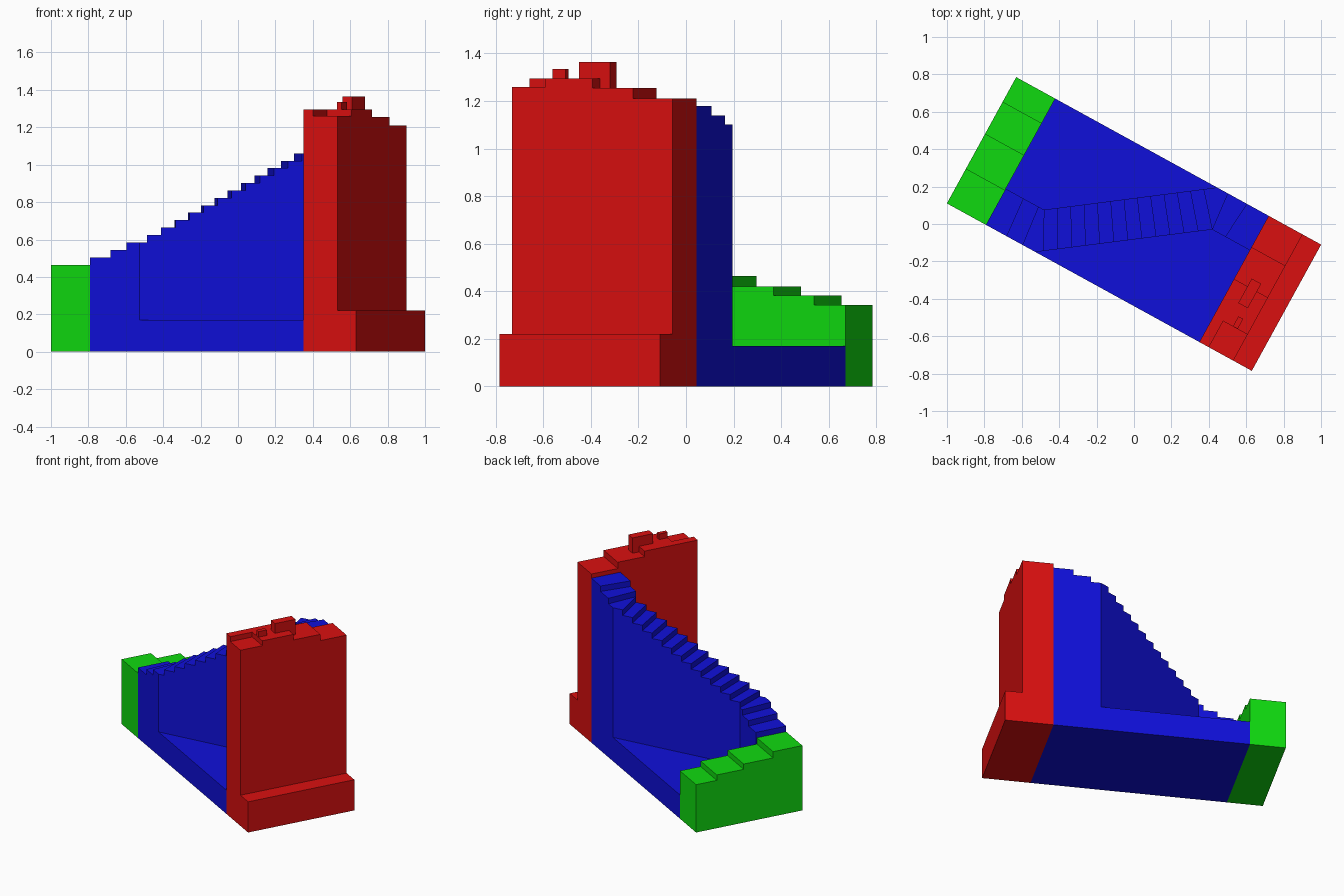
import bpy, bmesh, math
from mathutils import Vector

cube = bpy.data.objects.get("Cube")
if cube:
    bpy.data.objects.remove(cube, do_unlink=True)

ANGLE = math.radians(-28.77)      # the whole block is turned in plan
L, W = 0.93, 0.385                # half length and half width
GREEN_IN, RED_IN, WALL_OUT = -0.692, 0.61, 0.817
BASE_TOP = 0.17
RISE = 0.0397


def material(name, rgb):
    m = bpy.data.materials.new(name)
    m.use_nodes = True
    m.diffuse_color = (*rgb, 1)
    m.node_tree.nodes["Principled BSDF"].inputs["Base Color"].default_value = (*rgb, 1)
    return m


RED = material("red", (0.7, 0.005, 0.005))
GREEN = material("green", (0.005, 0.7, 0.005))
BLUE = material("blue", (0.005, 0.005, 0.7))


def plan(u, v):
    """Point along (u) and across (v) the block, in world plan coordinates."""
    c, s = math.cos(ANGLE), math.sin(ANGLE)
    return Vector((u * c - v * s, u * s + v * c))


def add_solid(bm, ring, offset):
    """Sweep a closed ring of points along an offset."""
    a = [bm.verts.new(p) for p in ring]
    b = [bm.verts.new(Vector(p) + offset) for p in ring]
    n = len(ring)
    bm.faces.new(a)
    bm.faces.new(b)
    for i in range(n):
        bm.faces.new((a[i], a[(i + 1) % n], b[(i + 1) % n], b[i]))


def finish(bm, name, mat):
    bmesh.ops.recalc_face_normals(bm, faces=bm.faces)
    me = bpy.data.meshes.new(name)
    bm.to_mesh(me)
    bm.free()
    me.materials.append(mat)
    ob = bpy.data.objects.new(name, me)
    bpy.context.collection.objects.link(ob)
    return ob


def box(name, mat, u0, u1, v0, v1, z0, z1):
    bm = bmesh.new()
    ring = [(*plan(u, v), z0) for u, v in ((u0, v0), (u1, v0), (u1, v1), (u0, v1))]
    add_solid(bm, ring, Vector((0, 0, z1 - z0)))
    return finish(bm, name, mat)


def stepped_wall(name, mat, u0, u1, cuts, heights):
    """Wall across the block whose top changes height at each cut."""
    outline = [(cuts[0], 0)]
    for i, h in enumerate(heights):
        outline += [(cuts[i], h), (cuts[i + 1], h)]
    outline.append((cuts[-1], 0))
    bm = bmesh.new()
    ring = [(*plan(u0, v), z) for v, z in outline]
    add_solid(bm, ring, Vector((*(plan(u1, 0) - plan(u0, 0)), 0)))
    return finish(bm, name, mat)


# Low end block with four shallow steps
stepped_wall("low_end_block", GREEN, -L, GREEN_IN,
             (-W, -0.173, 0.04, 0.235, W), (0.465, 0.42, 0.382, 0.343))

# Tall end wall, its foot and the small blocks on top
stepped_wall("tall_end_wall", RED, RED_IN, WALL_OUT,
             (-W, -0.226, 0.0, 0.194, W), (1.26, 1.295, 1.255, 1.21))
box("wall_foot", RED, WALL_OUT, L, -W, W, 0, 0.22)
box("wall_top_strip", RED, RED_IN, 0.668, -W, -0.226, 1.26, 1.295)
box("large_top_block", RED, 0.692, 0.75, -0.102, 0.047, 1.255, 1.365)
box("small_top_block", RED, 0.727, 0.756, -0.225, -0.164, 1.295, 1.335)

# Floor slab between the ends
box("floor_slab", BLUE, GREEN_IN, RED_IN, -W, W, 0, BASE_TOP)

# Staircase corners: lower run, diagonal run, upper run
low_in, low_out = plan(-0.459, -0.165), plan(-0.39, -W)
high_out, high_in = plan(0.295, W), plan(0.38, 0.175)

# Riser lines of the diagonal run, from its front side to its back side
N = 12
risers = []
for k in range(N + 1):
    t = k / N
    risers.append((low_out.lerp(high_in, 0.044 + 0.956 * t),
                   low_in.lerp(high_out, 0.922 * t)))

treads = [
    [plan(GREEN_IN, -W), plan(-0.567, -W), plan(-0.585, -0.165), plan(GREEN_IN, -0.165)],
    [plan(-0.567, -W), plan(-0.469, -W), plan(-0.493, -0.165), plan(-0.585, -0.165)],
    [plan(-0.469, -W), low_out, risers[0][0], low_in, plan(-0.493, -0.165)],
]
for (f0, b0), (f1, b1) in zip(risers, risers[1:]):
    treads.append([f0, f1, b1, b0])
treads += [
    [high_in, plan(0.36, W), high_out, risers[-1][1]],
    [high_in, plan(0.46, 0.175), plan(0.477, W), plan(0.36, W)],
    [plan(0.46, 0.175), plan(RED_IN, 0.175), plan(RED_IN, W), plan(0.477, W)],
]

# Each tread is a solid column standing on the floor slab
bm = bmesh.new()
for i, tread in enumerate(treads):
    add_solid(bm, [(*p, BASE_TOP) for p in tread],
              Vector((0, 0, 0.505 + RISE * i - BASE_TOP)))
finish(bm, "staircase", BLUE)
